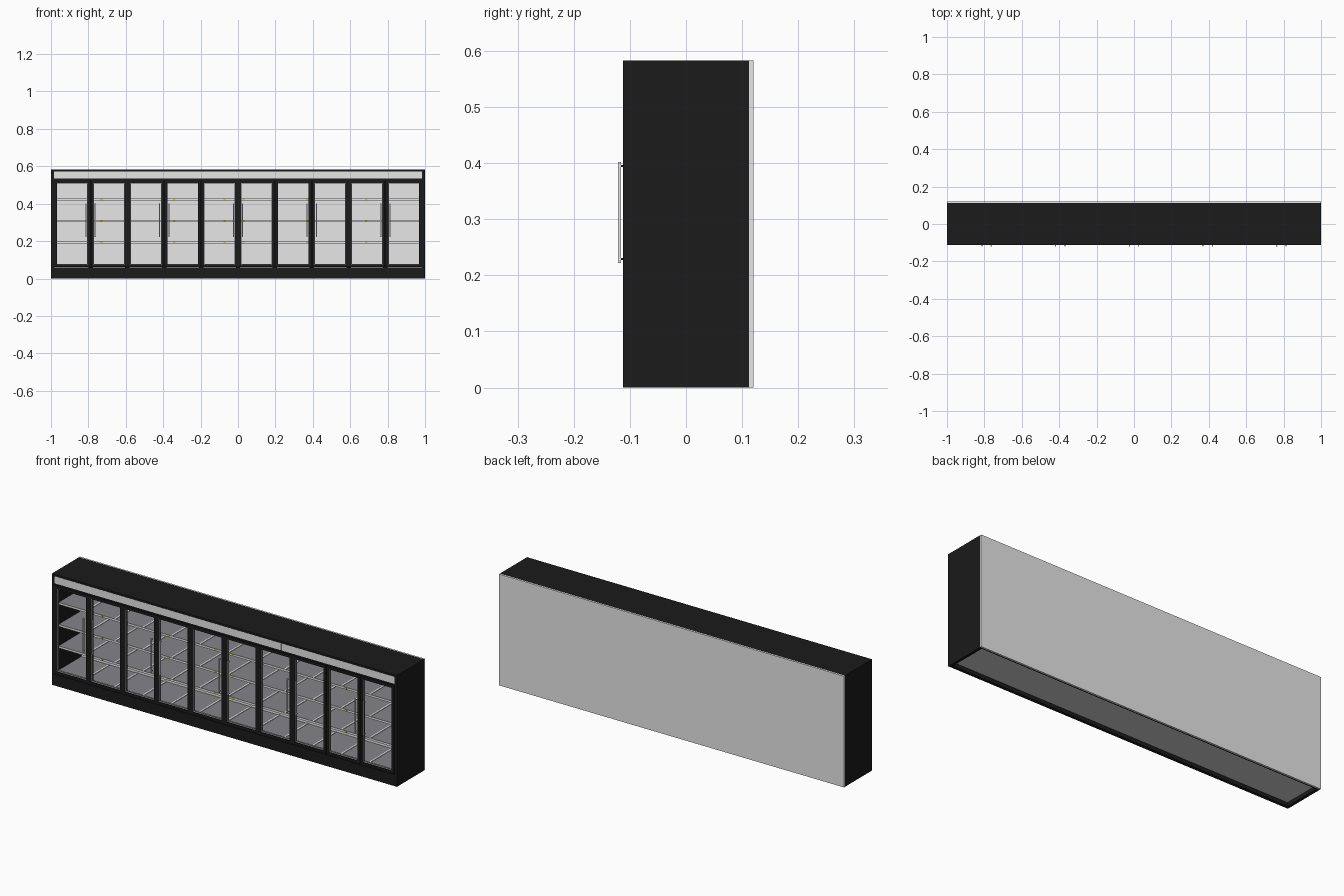
import bpy
import bmesh
from mathutils import Vector

if "Cube" in bpy.data.objects:
    bpy.data.objects.remove(bpy.data.objects["Cube"])


def material(name, r, g, b):
    m = bpy.data.materials.new(name)
    m.diffuse_color = (r, g, b, 1)
    m.use_nodes = True
    m.node_tree.nodes["Principled BSDF"].inputs["Base Color"].default_value = m.diffuse_color
    return m


BLACK = material("black_metal", 0.0105, 0.0105, 0.0105)
LIGHT = material("light_grey", 0.8, 0.8, 0.8)
FLOOR = material("floor_grey", 0.66, 0.66, 0.66)
SHELF = material("shelf_grey", 0.235, 0.235, 0.255)
YELLOW = material("yellow_tag", 0.75, 0.6, 0.03)


def boxes(name, mat, spans):
    """One object from boxes given as (x0, x1, y0, y1, z0, z1)."""
    bm = bmesh.new()
    for x0, x1, y0, y1, z0, z1 in spans:
        verts = bmesh.ops.create_cube(bm, size=1)["verts"]
        mid = Vector((x0 + x1, y0 + y1, z0 + z1)) / 2
        for v in verts:
            v.co = Vector((v.co.x * (x1 - x0), v.co.y * (y1 - y0), v.co.z * (z1 - z0))) + mid
    me = bpy.data.meshes.new(name)
    bm.to_mesh(me)
    bm.free()
    me.materials.append(mat)
    ob = bpy.data.objects.new(name, me)
    bpy.context.collection.objects.link(ob)
    return ob


def ring(x0, x1, y0, y1, z0, z1, w):
    """Four bars making a rectangular frame of bar width w."""
    return [(x0, x0 + w, y0, y1, z0, z1), (x1 - w, x1, y0, y1, z0, z1),
            (x0 + w, x1 - w, y0, y1, z0, z0 + w), (x0 + w, x1 - w, y0, y1, z1 - w, z1)]


H = 0.583            # cabinet height
F, B = -0.112, 0.112  # front and back of the carcass
IN = 0.985           # inner half width
DOORS = 10
PITCH = 2 * IN / DOORS

# carcass
boxes("side_panels", BLACK, [(-1, -IN, F, B, 0, H), (IN, 1, F, B, 0, H)])
boxes("top_panel", BLACK, [(-IN, IN, F, B, 0.573, H)])
boxes("back_panel", LIGHT, [(-1, 1, B, 0.12, 0, H)])
boxes("base_boards", BLACK, [(-IN, IN, F, F + 0.015, 0, 0.059),
                             (-IN, IN, B - 0.006, B, 0, 0.059)])
boxes("base_floor", FLOOR, [(-IN, IN, F + 0.015, B - 0.006, 0.02, 0.059)])

# header with light sign panels
boxes("header_beam", BLACK, [(-IN, IN, F + 0.004, F + 0.03, 0.522, 0.573)])
BAY = 2 * IN / 6
boxes("sign_panels", LIGHT, [(-IN + i * BAY + 0.0003, -IN + (i + 1) * BAY - 0.0003,
                              F + 0.001, F + 0.005, 0.535, 0.572) for i in range(6)])
boxes("interior_ceiling", BLACK, [(-IN, IN, F + 0.03, B, 0.53, 0.54)])

# door frames with pale gaskets
frames, gaskets = [], []
for i in range(DOORS):
    x0 = -IN + i * PITCH
    x1 = x0 + PITCH
    frames += ring(x0 + 0.001, x1 - 0.001, F, F + 0.014, 0.061, 0.525, 0.015)
    gaskets += ring(x0 + 0.014, x1 - 0.014, F + 0.003, F + 0.008, 0.074, 0.512, 0.004)
boxes("door_frames", BLACK, frames)
boxes("door_gaskets", LIGHT, gaskets)

# mullions behind the door joints
boxes("mullions", BLACK, [(-IN + i * PITCH - 0.012, -IN + i * PITCH + 0.012,
                           F + 0.014, F + 0.022, 0.059, 0.53) for i in range(1, DOORS)])

# paired pull handles at every second door joint
bars, posts = [], []
for i in range(1, DOORS, 2):
    for s in (-1, 1):
        x = -IN + i * PITCH + s * 0.025
        bars.append((x - 0.003, x + 0.003, -0.121, -0.116, 0.222, 0.402))
        for z in (0.229, 0.395):
            posts.append((x - 0.002, x + 0.002, -0.117, F + 0.002, z - 0.002, z + 0.002))
boxes("handle_bars", LIGHT, bars)
boxes("handle_posts", BLACK, posts)

# shelves with front rails and dividing strips
LEVELS = (0.068, 0.195, 0.308, 0.423)
decks, rails, strips, tags = [], [], [], []
for z in LEVELS:
    decks.append((-IN, IN, -0.082, 0.108, z - 0.006, z))
    rails.append((-IN, IN, -0.086, -0.082, z - 0.007, z + 0.004))
    for i in range(1, 12):
        x = -IN + i * BAY / 2
        strips.append((x - 0.004, x + 0.004, -0.082, 0.108, z, z + 0.003))
for z in LEVELS[1:]:
    for x in (-0.73, -0.34, -0.07, 0.03, 0.37, 0.685):
        tags.append((x - 0.007, x + 0.007, -0.088, -0.086, z - 0.006, z + 0.004))
boxes("shelf_decks", SHELF, decks)
boxes("shelf_rails", LIGHT, rails)
boxes("shelf_strips", LIGHT, strips)
boxes("shelf_tags", YELLOW, tags)
